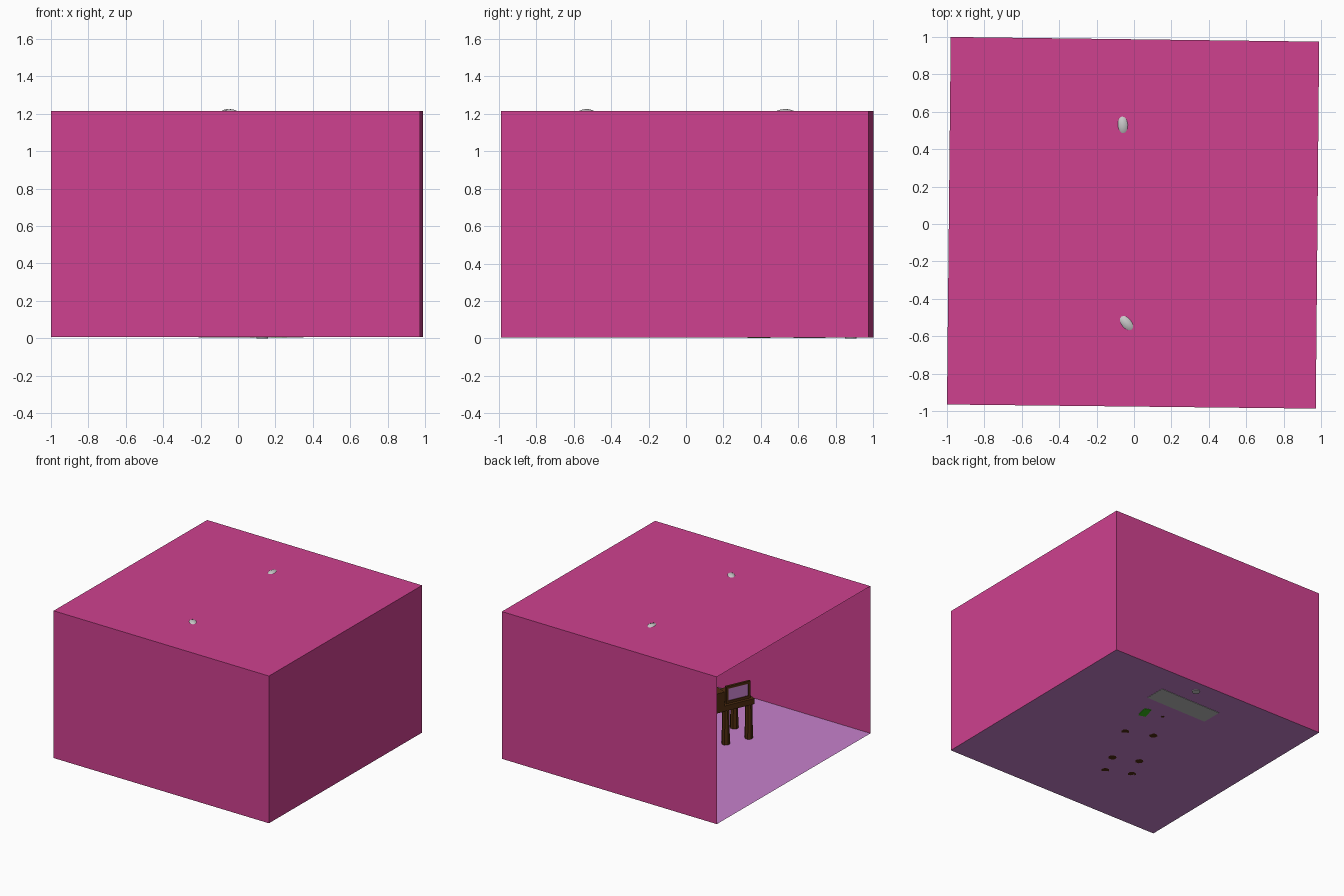
import bpy, bmesh, math
from mathutils import Vector, Matrix

if "Cube" in bpy.data.objects:
    bpy.data.objects.remove(bpy.data.objects["Cube"])


def material(name, rgb):
    m = bpy.data.materials.new(name)
    m.diffuse_color = (*rgb, 1)
    m.use_nodes = True
    m.node_tree.nodes["Principled BSDF"].inputs["Base Color"].default_value = m.diffuse_color
    return m


PINK = material("pink wall", (0.62, 0.053, 0.275))
LAVENDER = material("lavender floor", (0.57, 0.22, 0.60))
BROWN = material("dark wood", (0.075, 0.025, 0.005))
GREY = material("light grey", (0.58, 0.58, 0.58))
FABRIC = material("sofa grey", (0.50, 0.50, 0.50))
GREEN = material("green", (0.04, 0.50, 0.01))


def finish(name, bm, mat, matrix=None, smooth=False):
    if matrix:
        bm.transform(matrix)
    mesh = bpy.data.meshes.new(name)
    bm.to_mesh(mesh)
    bm.free()
    mesh.materials.append(mat)
    for p in mesh.polygons:
        p.use_smooth = smooth
    ob = bpy.data.objects.new(name, mesh)
    bpy.context.collection.objects.link(ob)
    return ob


def quad(name, pts, mat):
    bm = bmesh.new()
    bm.faces.new([bm.verts.new(p) for p in pts])
    return finish(name, bm, mat)


def box(name, lo, hi, mat, matrix=None):
    bm = bmesh.new()
    bmesh.ops.create_cube(bm, size=1)
    for v in bm.verts:
        v.co = Vector([lo[i] if v.co[i] < 0 else hi[i] for i in range(3)])
    return finish(name, bm, mat, matrix)


def cone(name, x, y, z0, z1, r0, r1, mat, sides=16, matrix=None):
    bm = bmesh.new()
    bmesh.ops.create_cone(bm, cap_ends=True, segments=sides,
                          radius1=r0, radius2=r1, depth=z1 - z0)
    bmesh.ops.translate(bm, verts=bm.verts, vec=(x, y, (z0 + z1) / 2))
    return finish(name, bm, mat, matrix)


# Room shell: slightly turned box, open on the left side
CORNERS = [(-1.0, -0.965), (0.972, -0.987), (0.99, 0.975), (-0.98, 1.0)]
Z0, Z1 = 0.006, 1.215
low = [(x, y, Z0) for x, y in CORNERS]
high = [(x, y, Z1) for x, y in CORNERS]
quad("floor", low[::-1], LAVENDER)
quad("ceiling", high, PINK)
for i, name in enumerate(("front_wall", "right_wall", "back_wall")):
    quad(name, [low[i], low[i + 1], high[i + 1], high[i]], PINK)

# Ceiling lamps: flattened globes whose tops poke through the ceiling
for name, x, y, ang in (("back_ceiling_lamp", -0.06, 0.53, 5),
                        ("front_ceiling_lamp", -0.04, -0.53, 40)):
    bm = bmesh.new()
    bmesh.ops.create_uvsphere(bm, u_segments=16, v_segments=10, radius=1)
    mat = (Matrix.Translation((x, y, 1.175)) @ Matrix.Rotation(math.radians(ang), 4, 'Z')
           @ Matrix.Diagonal((0.045, 0.075, 0.05, 1)))
    finish(name, bm, GREY, mat, True)

# Chair, turned: local x runs along its side, local y along its back
CHAIR = Matrix.Translation((-0.165, -0.335, 0)) @ Matrix.Rotation(math.radians(-24), 4, 'Z')
for sx in (-1, 1):
    for sy in (-1, 1):
        cone("chair_leg", sx * 0.105, sy * 0.1, Z0, 0.30, 0.032, 0.028, BROWN, 8, CHAIR)
box("chair_seat", (-0.14, -0.13, 0.29), (0.14, 0.13, 0.335), BROWN, CHAIR)
# Back rest: framed pad
box("back_rest_pad", (-0.108, -0.09, 0.355), (-0.102, 0.08, 0.455), LAVENDER, CHAIR)
for y in (-0.11, 0.08):
    box("back_rest_post", (-0.115, y, 0.335), (-0.095, y + 0.02, 0.475), BROWN, CHAIR)
for z in (0.335, 0.455):
    box("back_rest_rail", (-0.115, -0.11, z), (-0.095, 0.10, z + 0.02), BROWN, CHAIR)

# Table beside the chair
box("table_body", (-0.14, 0.13, 0.29), (0.16, 0.55, 0.45), BROWN, CHAIR)
for x in (-0.10, 0.12):
    cone("table_leg", x, 0.5, Z0, 0.30, 0.032, 0.028, BROWN, 8, CHAIR)

# Sofa near the back wall
box("sofa_base", (-0.21, 0.575, 0.003), (0.35, 0.746, 0.14), FABRIC)
box("sofa_back", (-0.21, 0.70, 0.14), (0.35, 0.746, 0.30), FABRIC)
for x in (-0.21, 0.30):
    box("sofa_arm", (x, 0.575, 0.14), (x + 0.05, 0.70, 0.21), FABRIC)

# Floor lamp behind the sofa
cone("lamp_foot", 0.13, 0.88, 0.0, 0.02, 0.03, 0.03, GREY)
cone("lamp_pole", 0.13, 0.88, 0.02, 0.55, 0.008, 0.008, GREY, 8)
cone("lamp_shade", 0.13, 0.88, 0.50, 0.62, 0.07, 0.04, GREY)

# Small things in front of the sofa
TILT = Matrix.Translation((0.22, 0.39, 0)) @ Matrix.Rotation(math.radians(-15), 4, 'Z')
box("green_block", (-0.03, -0.055, 0.003), (0.03, 0.055, 0.07), GREEN, TILT)
cone("small_peg", 0.076, 0.428, 0.003, 0.08, 0.012, 0.012, BROWN, 8)
